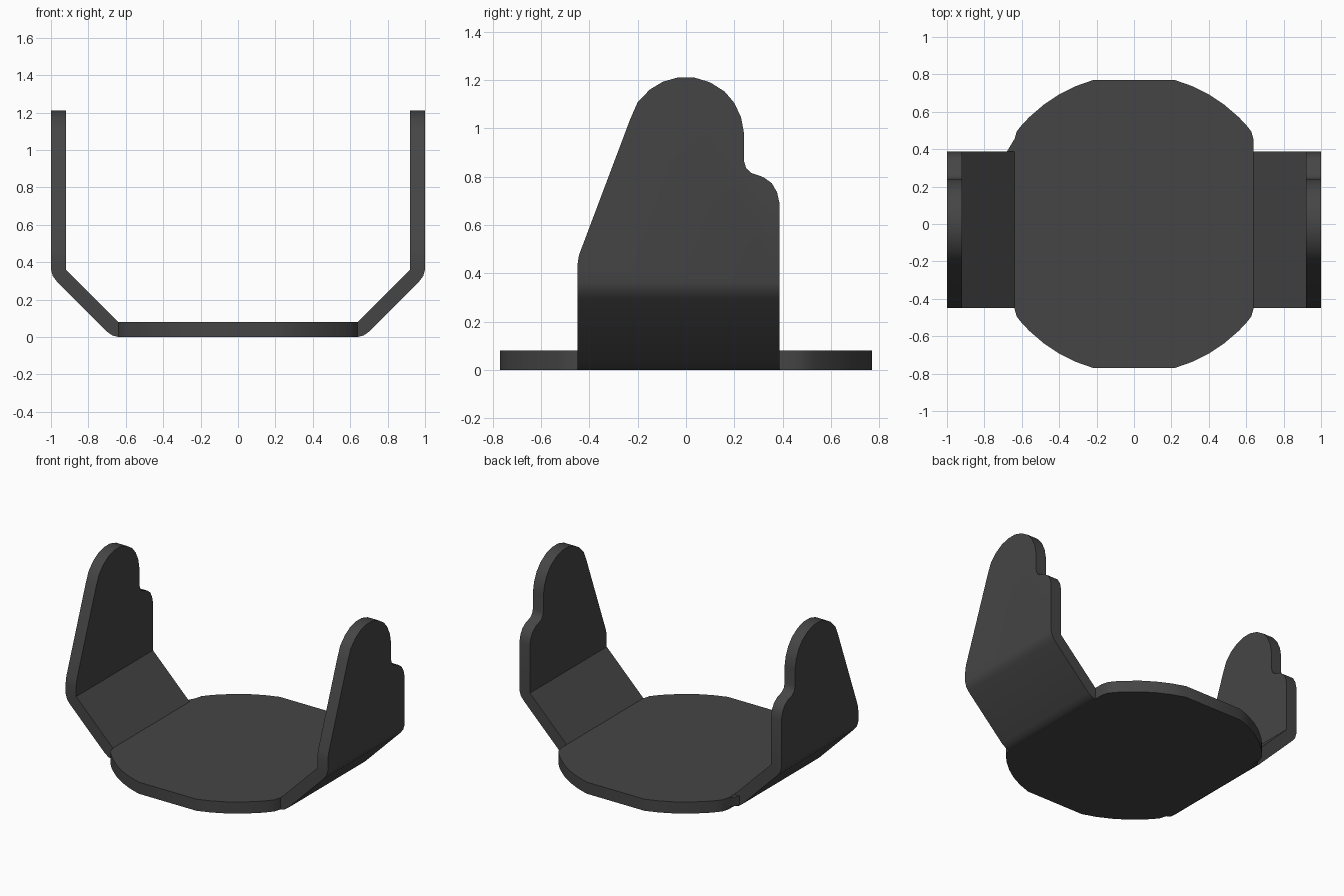
import bpy, bmesh
from math import radians, sqrt
from mathutils import Vector

if "Cube" in bpy.data.objects:
    bpy.data.objects.remove(bpy.data.objects["Cube"])

dark = bpy.data.materials.new("dark_metal")
dark.diffuse_color = (0.06, 0.06, 0.06, 1)
dark.use_nodes = True
dark.node_tree.nodes["Principled BSDF"].inputs["Base Color"].default_value = dark.diffuse_color


def prism(name, points, axis, lo, hi):
    """Extrude a 2D outline along the given axis from lo to hi."""
    place = {"x": lambda a, b: (lo, a, b),
             "y": lambda a, b: (a, lo, b),
             "z": lambda a, b: (a, b, lo)}[axis]
    bm = bmesh.new()
    face = bm.faces.new([bm.verts.new(place(a, b)) for a, b in points])
    ext = bmesh.ops.extrude_face_region(bm, geom=[face])
    step = Vector([(hi - lo) if k == axis else 0 for k in "xyz"])
    bmesh.ops.translate(bm, vec=step,
                        verts=[v for v in ext["geom"] if isinstance(v, bmesh.types.BMVert)])
    bmesh.ops.recalc_face_normals(bm, faces=bm.faces)
    mesh = bpy.data.meshes.new(name)
    bm.to_mesh(mesh)
    bm.free()
    mesh.materials.append(dark)
    obj = bpy.data.objects.new(name, mesh)
    bpy.context.collection.objects.link(obj)
    return obj


def combine(obj, other, operation):
    """Apply a boolean and remove the helper object."""
    mod = obj.modifiers.new(operation, "BOOLEAN")
    mod.object, mod.operation, mod.solver = other, operation, "EXACT"
    bpy.context.view_layer.objects.active = obj
    bpy.ops.object.modifier_apply(modifier=mod.name)
    bpy.data.objects.remove(other)


# Bent strip: base, slanted sections and upright arms
outer = [(0.64, 0), (0.672, 0.008), (0.70, 0.028), (0.968, 0.296),
         (0.99, 0.325), (1.0, 0.36), (1.0, 1.3)]
inner = [(0.92, 1.3), (0.92, 0.36), (0.64, 0.08)]
half = outer + inner
strip = prism("folded_bracket", half + [(-x, z) for x, z in reversed(half)], "y", -0.6, 0.6)

# Side outline of the arms, with rounded top and stepped back edge
side = [(-0.45, -0.1), (-0.45, 0.43), (-0.443, 0.475), (-0.23, 1.04), (-0.2, 1.108),
        (-0.15, 1.16), (-0.095, 1.193), (-0.035, 1.21), (0.035, 1.21), (0.1, 1.19),
        (0.16, 1.152), (0.2, 1.105), (0.228, 1.045), (0.24, 0.98), (0.24, 0.865),
        (0.249, 0.835), (0.27, 0.815), (0.32, 0.798), (0.355, 0.773), (0.377, 0.735),
        (0.387, 0.69), (0.387, -0.1)]
combine(strip, prism("arm_outline", side, "x", -1.1, 1.1), "INTERSECT")

# Round base plate, trimmed flat on four sides
arc = [(x, sqrt(0.8 ** 2 - x * x)) for x in (0.22, 0.31, 0.4, 0.48, 0.56, 0.6)]
quarter = arc + [(0.627, 0.495), (0.64, 0.45)]
right = quarter + [(x, -y) for x, y in reversed(quarter)]
plate = prism("base_plate", right + [(-x, y) for x, y in reversed(right)], "z", 0, 0.08)
combine(strip, plate, "UNION")

# Small corner web at the back left
web = prism("corner_web", [(-0.63, 0.47), (-0.68, 0.386), (-0.63, 0.38)], "z", 0.015, 0.078)
combine(strip, web, "UNION")

strip.select_set(True)
bpy.context.view_layer.objects.active = strip
bpy.ops.object.shade_smooth_by_angle(angle=radians(30))
